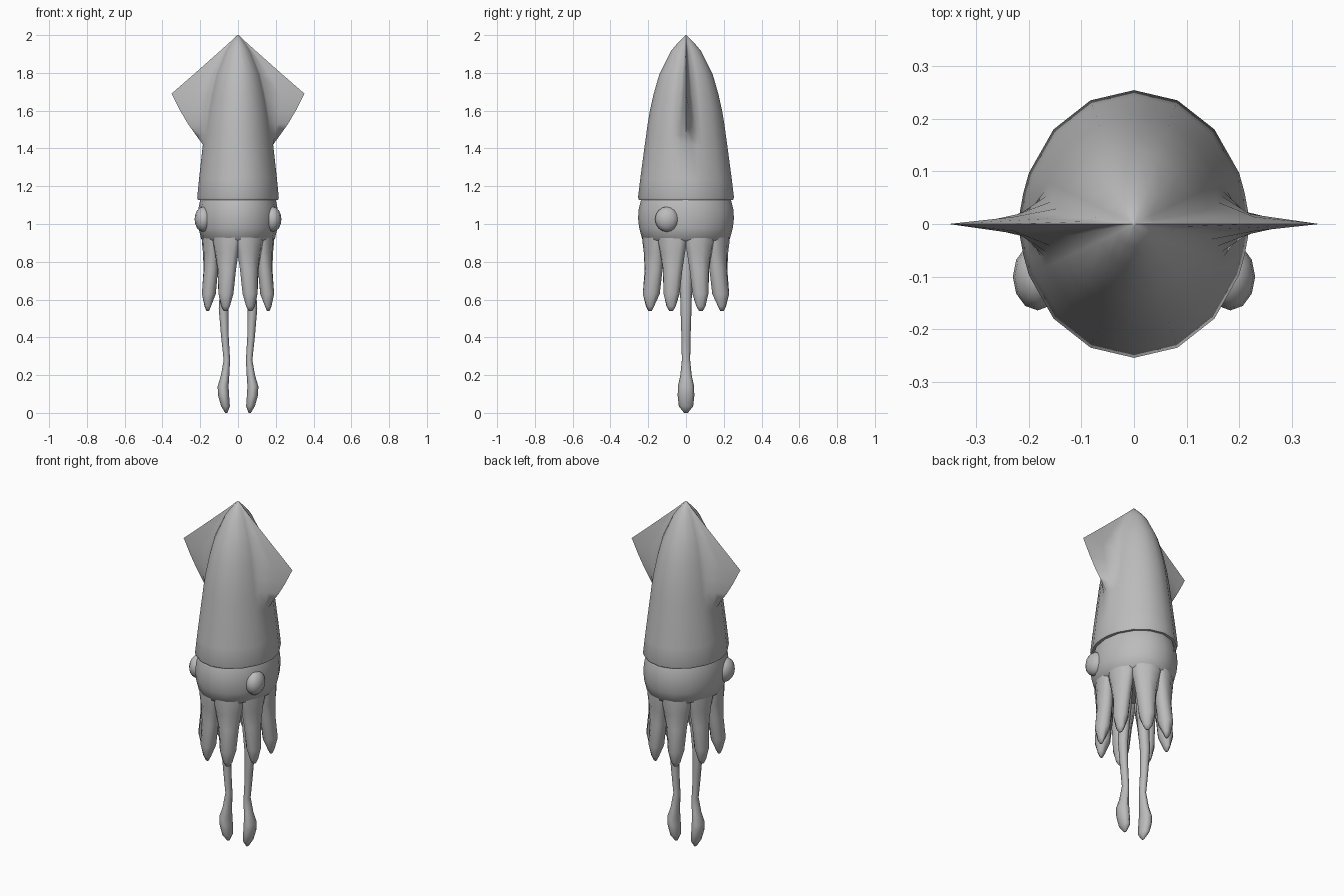
import bpy, bmesh, math
from mathutils import Vector

if "Cube" in bpy.data.objects:
    bpy.data.objects.remove(bpy.data.objects["Cube"])

grey = bpy.data.materials.new("squid grey")
grey.diffuse_color = (0.5, 0.5, 0.5, 1)
grey.use_nodes = True
grey.node_tree.nodes["Principled BSDF"].inputs["Base Color"].default_value = grey.diffuse_color


def finish(name, bm, angle=75):
    bmesh.ops.recalc_face_normals(bm, faces=bm.faces)
    me = bpy.data.meshes.new(name)
    bm.to_mesh(me)
    bm.free()
    ob = bpy.data.objects.new(name, me)
    bpy.context.collection.objects.link(ob)
    me.materials.append(grey)
    bpy.ops.object.select_all(action='DESELECT')
    ob.select_set(True)
    bpy.context.view_layer.objects.active = ob
    bpy.ops.object.shade_smooth_by_angle(angle=math.radians(angle))
    return ob


def loft(name, rings, angle=75):
    """Skin a list of equal-length point rings and cap both ends."""
    bm = bmesh.new()
    vs = [[bm.verts.new(p) for p in r] for r in rings]
    n = len(vs[0])
    for a, b in zip(vs, vs[1:]):
        for i in range(n):
            j = (i + 1) % n
            bm.faces.new((a[i], a[j], b[j], b[i]))
    bm.faces.new(vs[0])
    bm.faces.new(vs[-1])
    bmesh.ops.remove_doubles(bm, verts=bm.verts, dist=0.0005)
    return finish(name, bm, angle)


def ellipse(cx, cy, z, rx, ry, n):
    return [(cx + rx * math.cos(math.tau * i / n),
             cy + ry * math.sin(math.tau * i / n), z) for i in range(n)]


# Mantle with the two fins drawn out of its sides
def mantle_ring(z, by, fx, h):
    bx = by * 0.85
    quad = [(fx, 0)]
    for y, k in ((h * 0.45, 0.4), (h, 0)):
        on_body = bx * math.sqrt(max(0, 1 - (y / by) ** 2))
        quad.append((max(on_body, bx + k * (fx - bx)) if k else on_body, y))
    for d in (22.5, 45, 67.5, 90):
        a = math.radians(d)
        quad.append((bx * math.cos(a), by * math.sin(a)))
    half = quad + [(-x, y) for x, y in quad[-2::-1]]
    full = half + [(x, -y) for x, y in half[-2:0:-1]]
    return [(x, y, z) for x, y in full]


# height, body half depth, fin reach, fin half thickness
mantle = [(1.998, 0.003, 0.004, 0.001), (1.96, 0.043, 0.046, 0.006),
          (1.915, 0.08, 0.096, 0.012), (1.79, 0.142, 0.237, 0.022),
          (1.69, 0.171, 0.352, 0.03), (1.60, 0.191, 0.306, 0.042),
          (1.53, 0.203, 0.265, 0.053), (1.47, 0.211, 0.222, 0.06),
          (1.42, 0.218, 0.186, 0.06), (1.24, 0.242, 0.206, 0.06),
          (1.14, 0.254, 0.216, 0.06), (1.128, 0.25, 0.2125, 0.06),
          (1.126, 0.22, 0.187, 0.06)]
rings = [mantle_ring(*m) for m in mantle]
rings[0] = [(x, y, 2.0) for x, y, z in rings[0]]
loft("mantle_and_fins", rings, 60)

# Head
head = [(1.16, 0.19, 0.225), (1.12, 0.202, 0.24), (1.08, 0.21, 0.25),
        (1.03, 0.213, 0.254), (0.98, 0.209, 0.248), (0.92, 0.195, 0.232),
        (0.90, 0.165, 0.2), (0.885, 0.08, 0.1)]
loft("head", [ellipse(0, 0, z, rx, ry, 16) for z, rx, ry in head])

# Eyes
for side in (-1, 1):
    bm = bmesh.new()
    bmesh.ops.create_uvsphere(bm, u_segments=12, v_segments=8, radius=1)
    for v in bm.verts:
        v.co = Vector((side * 0.183 + v.co.x * 0.047,
                       -0.1 + v.co.y * 0.064, 1.025 + v.co.z * 0.067))
    finish("eye_right" if side > 0 else "eye_left", bm)

# Eight arms: height, outer and inner distance (share of ellipse), half width
arm = [(0.96, 0.95, 0.60, 0.088), (0.905, 0.965, 0.58, 0.082),
       (0.85, 0.95, 0.57, 0.070), (0.76, 0.95, 0.57, 0.055),
       (0.63, 1.01, 0.62, 0.044), (0.565, 0.93, 0.76, 0.026),
       (0.54, 0.88, 0.81, 0.011)]
for k in range(8):
    a = math.radians(22.5 + 45 * k)
    c = Vector((0.205 * math.cos(a), 0.244 * math.sin(a), 0))
    t = Vector((-0.205 * math.sin(a), 0.244 * math.cos(a), 0)).normalized()
    rings = []
    for z, out, inn, w in arm:
        mid, half = (out + inn) / 2, (out - inn) / 2
        ring = []
        for i in range(8):
            b = math.tau * i / 8
            p = c * (mid + half * math.cos(b)) + t * (w * math.sin(b))
            ring.append((p.x, p.y, z))
        rings.append(ring)
    loft("arm_%d" % (k + 1), rings)

# Two long tentacles with clubs: height, centre, half width, half depth
tentacle = [(0.95, 0.045, 0.03, 0.035), (0.75, 0.06, 0.03, 0.034),
            (0.55, 0.076, 0.026, 0.029), (0.40, 0.069, 0.02, 0.024),
            (0.28, 0.059, 0.017, 0.022), (0.20, 0.068, 0.022, 0.03),
            (0.14, 0.079, 0.029, 0.043), (0.09, 0.076, 0.029, 0.044),
            (0.035, 0.066, 0.023, 0.038), (0.0, 0.062, 0.006, 0.01)]
for side in (-1, 1):
    loft("tentacle_right" if side > 0 else "tentacle_left",
         [ellipse(side * x, 0, z, rx, ry, 8) for z, x, rx, ry in tentacle])
